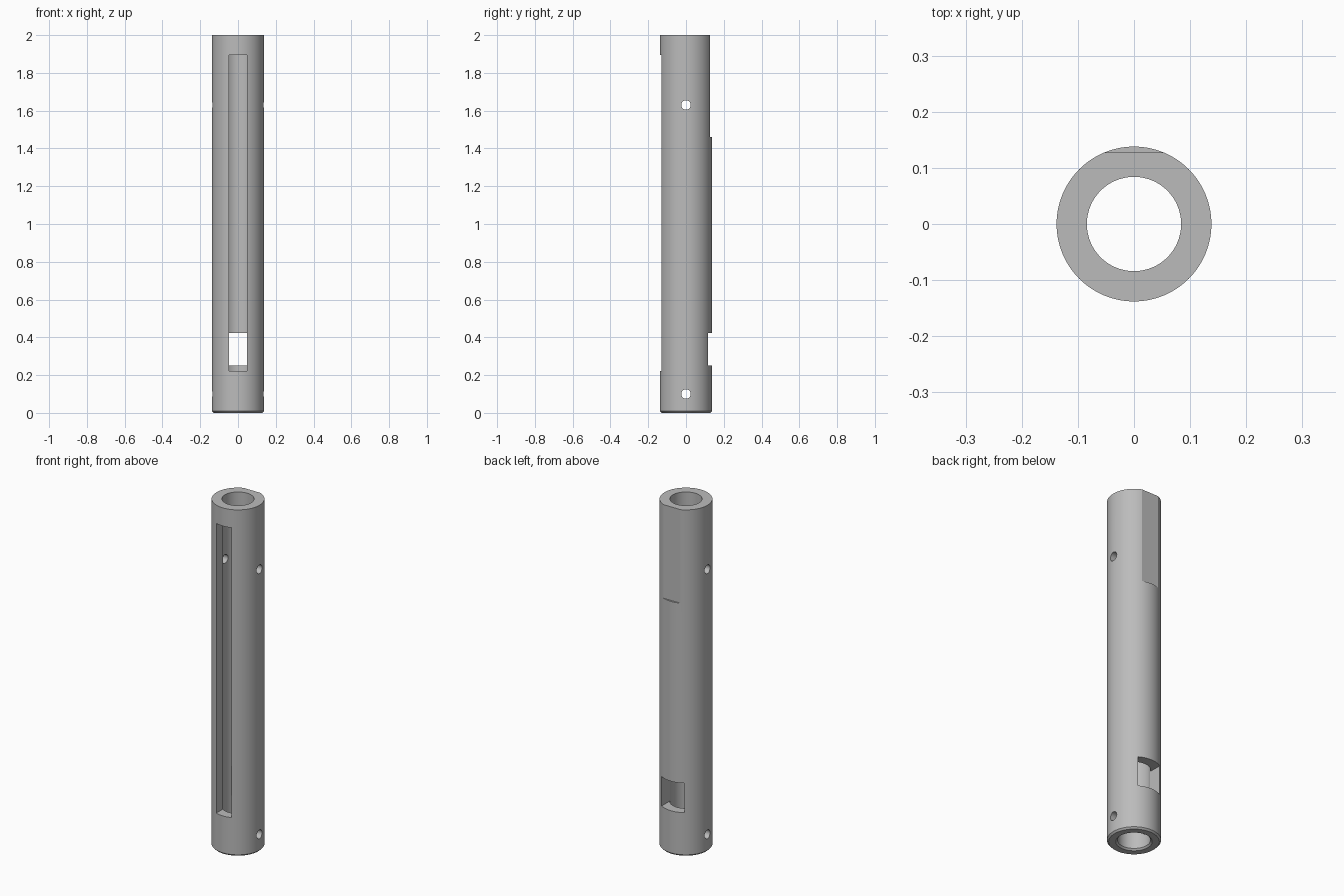
import bpy
import bmesh
from math import pi
from mathutils import Matrix, Vector

if "Cube" in bpy.data.objects:
    bpy.data.objects.remove(bpy.data.objects["Cube"], do_unlink=True)

OUTER, BORE, HEIGHT, CHAMFER = 0.138, 0.084, 2.0, 0.009
SEGMENTS = 96

steel = bpy.data.materials.new("grey_steel")
steel.use_nodes = True
steel.diffuse_color = (0.5, 0.5, 0.5, 1)
steel.node_tree.nodes["Principled BSDF"].inputs["Base Color"].default_value = (0.5, 0.5, 0.5, 1)


def add_object(name, bm):
    bmesh.ops.recalc_face_normals(bm, faces=bm.faces)
    mesh = bpy.data.meshes.new(name)
    bm.to_mesh(mesh)
    bm.free()
    mesh.materials.append(steel)
    obj = bpy.data.objects.new(name, mesh)
    bpy.context.collection.objects.link(obj)
    return obj


def box_cutter(name, low, high):
    low, high = Vector(low), Vector(high)
    bm = bmesh.new()
    bmesh.ops.create_cube(bm, size=1, matrix=Matrix.Translation((low + high) / 2)
                          @ Matrix.Diagonal((high - low).to_4d()))
    return add_object(name, bm)


def cross_hole_cutter(name, z, radius=0.025):
    bm = bmesh.new()
    bmesh.ops.create_cone(bm, cap_ends=True, segments=32, radius1=radius, radius2=radius,
                          depth=0.4, matrix=Matrix.Translation((0, 0, z))
                          @ Matrix.Rotation(pi / 2, 4, 'Y'))
    return add_object(name, bm)


# Tube wall: closed profile revolved around z, chamfered at the lower end
profile = [(BORE, HEIGHT), (OUTER, HEIGHT), (OUTER, CHAMFER), (OUTER - CHAMFER, 0),
           (BORE + CHAMFER, 0), (BORE, CHAMFER)]
bm = bmesh.new()
verts = [bm.verts.new((r, 0, z)) for r, z in profile]
edges = [bm.edges.new((v, verts[i - 1])) for i, v in enumerate(verts)]
bmesh.ops.spin(bm, geom=verts + edges, cent=(0, 0, 0), axis=(0, 0, 1),
               angle=2 * pi, steps=SEGMENTS)
bmesh.ops.remove_doubles(bm, verts=bm.verts, dist=1e-4)
tube = add_object("slotted_tube", bm)

# Long front slot, rear window, upper rear flat and the two cross holes
cutters = [
    box_cutter("front_slot_cutter", (-0.048, -0.3, 0.222), (0.048, 0, 1.895)),
    box_cutter("rear_window_cutter", (-0.073, 0, 0.252), (0.073, 0.3, 0.422)),
    box_cutter("rear_flat_cutter", (-0.3, 0.127, 1.46), (0.3, 0.3, 2.1)),
    cross_hole_cutter("upper_hole_cutter", 1.63),
    cross_hole_cutter("lower_hole_cutter", 0.10),
]
bpy.ops.object.select_all(action='DESELECT')
tube.select_set(True)
bpy.context.view_layer.objects.active = tube
for cutter in cutters:
    cut = tube.modifiers.new(cutter.name, 'BOOLEAN')
    cut.operation = 'DIFFERENCE'
    cut.solver = 'EXACT'
    cut.object = cutter
    bpy.ops.object.modifier_apply(modifier=cut.name)
    bpy.data.objects.remove(cutter, do_unlink=True)

bpy.ops.object.shade_smooth_by_angle(angle=pi / 9)
